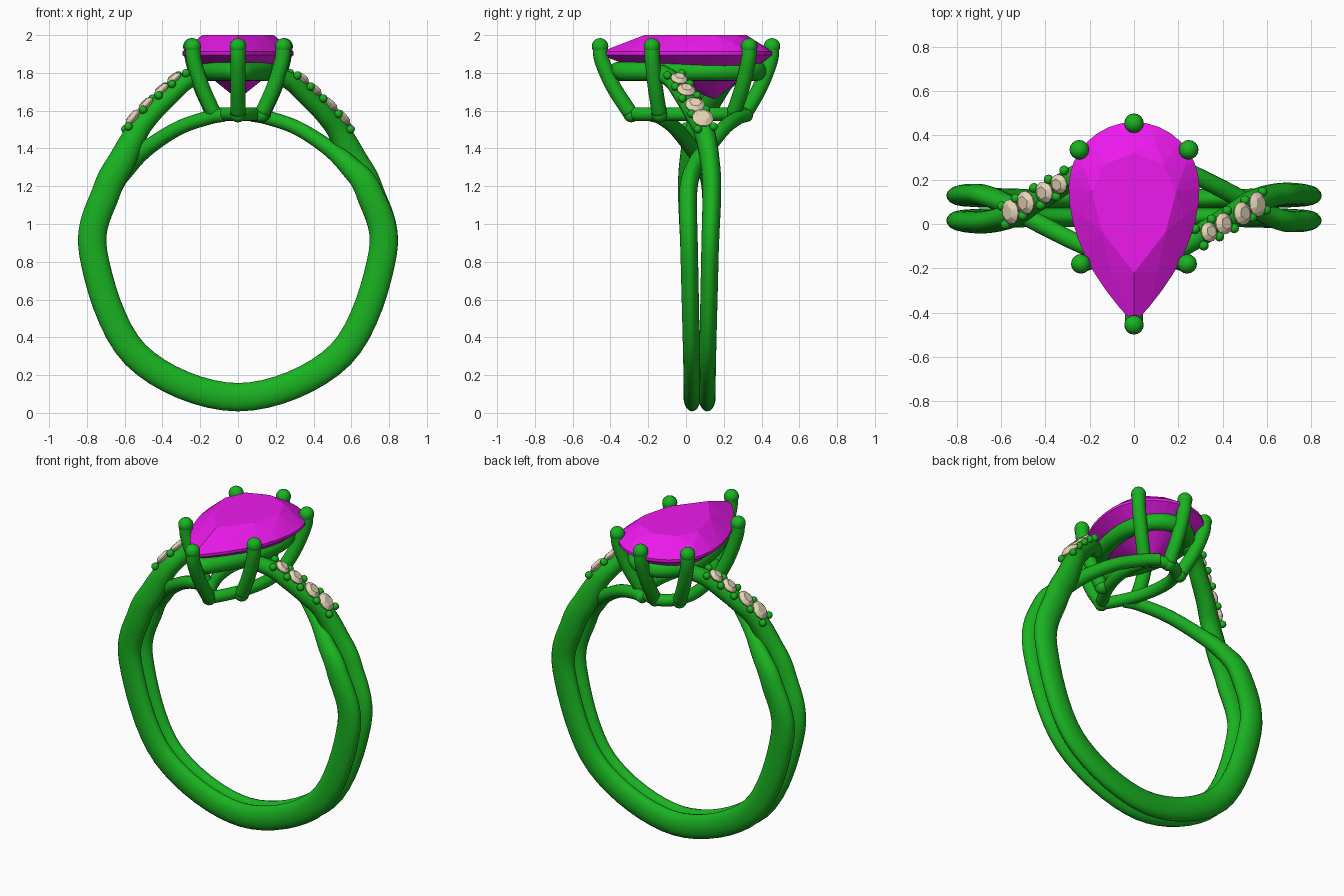
import bpy, bmesh
from math import sin, cos, pi, radians
from mathutils import Vector, Matrix

if "Cube" in bpy.data.objects:
    bpy.data.objects.remove(bpy.data.objects["Cube"])

def material(name, col):
    m = bpy.data.materials.new(name)
    m.diffuse_color = (*col, 1)
    m.use_nodes = True
    m.node_tree.nodes["Principled BSDF"].inputs["Base Color"].default_value = m.diffuse_color
    return m

METAL = material("green_metal", (0.01, 0.45, 0.015))
GEM = material("magenta_gem", (0.85, 0.01, 0.85))
PALE = material("pale_gem", (0.8, 0.68, 0.48))
CY = 0.072          # y of the band's symmetry axis
ZC = 0.85           # height of the band's centre

def finish(bm, name, mat, smooth=True):
    bmesh.ops.recalc_face_normals(bm, faces=bm.faces)
    me = bpy.data.meshes.new(name)
    bm.to_mesh(me)
    bm.free()
    me.materials.append(mat)
    for p in me.polygons:
        p.use_smooth = smooth
    ob = bpy.data.objects.new(name, me)
    bpy.context.collection.objects.link(ob)
    return ob

def spline(pts, steps):
    """Catmull-Rom through tuples of any length."""
    v = [Vector(p) for p in pts]
    v = [2 * v[0] - v[1]] + v + [2 * v[-1] - v[-2]]
    out = []
    for i in range(1, len(v) - 2):
        a, b, c, d = v[i - 1:i + 3]
        for k in range(steps):
            t = k / steps
            out.append(0.5 * (2 * b + (c - a) * t + (2 * a - 5 * b + 4 * c - d) * t * t
                              + (3 * b - a - 3 * c + d) * t ** 3))
    return out + [v[-2]]

def frame(path, i, ref, closed=False):
    n = len(path)
    j, k = ((i - 1) % n, (i + 1) % n) if closed else (max(i - 1, 0), min(i + 1, n - 1))
    t = (path[k] - path[j]).normalized()
    r = ref(path[i])
    nrm = (r - t * r.dot(t)).normalized()
    return nrm, t.cross(nrm)

def sweep(bm, path, radii, ref, closed=False, sides=18):
    """Elliptical tube; radii holds (along ref, sideways)."""
    rings = []
    for i, p in enumerate(path):
        nrm, side = frame(path, i, ref, closed)
        a, b = radii[i]
        rings.append([bm.verts.new(p + nrm * a * cos(2 * pi * k / sides) + side * b * sin(2 * pi * k / sides))
                      for k in range(sides)])
    for i in range(len(rings) if closed else len(rings) - 1):
        r, q = rings[i], rings[(i + 1) % len(rings)]
        for k in range(sides):
            bm.faces.new((r[k], r[(k + 1) % sides], q[(k + 1) % sides], q[k]))
    if not closed:
        bm.faces.new(rings[0])
        bm.faces.new(rings[-1])

def pear(w, y0, y1, z, n, offset=0.0):
    """Pear outline: elliptic at +y, pointed at -y."""
    yc = y0 + (y1 - y0) * 0.676
    out = []
    for i in range(n):
        t = 4 * ((i + offset) / n)          # quarter turns from +x
        if t <= 2:
            out.append(Vector((w * cos(t * pi / 2), yc + (y1 - yc) * sin(t * pi / 2), z)))
        else:
            u = t - 2 if t < 3 else 4 - t
            out.append(Vector(((-1 if t < 3 else 1) * w * (1 - u * u), yc - (yc - y0) * u, z)))
    return out

def hull(bm, pts):
    vs = [bm.verts.new(p) for p in pts]
    res = bmesh.ops.convex_hull(bm, input=vs)
    bmesh.ops.delete(bm, geom=[v for v in res["geom_interior"] if isinstance(v, bmesh.types.BMVert)],
                     context='VERTS')

def outward(p):
    return Vector((p.x, 0, p.z - ZC))

def on_ring(deg, y, r, a, b):
    t = radians(deg)
    return (r * cos(t), y, ZC + r * sin(t), a, b)

# Band strand: right shoulder, under the finger, then up to the left base
strand = [(0.17, -0.13, 1.80, .045, .045), (.275, -.065, 1.755, .047, .05), (.36, -.012, 1.68, .05, .052),
          (.45, .042, 1.592, .053, .054), (.53, .095, 1.495, .06, .055)]
strand += [on_ring(*p) for p in (
    (39, .125, .785, .072, .052), (25, .137, .768, .075, .05), (0, .127, .767, .075, .047),
    (-45, .115, .767, .075, .045), (-90, .112, .767, .075, .045), (-135, .115, .767, .075, .045),
    (-180, .127, .767, .075, .047), (-205, .132, .763, .07, .048), (-218, .095, .745, .055, .045),
    (-230, .025, .731, .042, .042), (-245, -.06, .729, .038, .04), (-258, -.135, .73, .037, .037),
    (-264, -.18, .73, .035, .035))]
samples = spline(strand, 8)

def turned(p, s):
    """s = -1 gives the half-turn copy about the band's axis."""
    return Vector((s * p[0], CY + s * (p[1] - CY), p[2]))

for s, name in ((1, "right"), (-1, "left")):
    path = [turned(p, s) for p in samples]
    bm = bmesh.new()
    sweep(bm, path, [(p[3], p[4]) for p in samples], outward)
    finish(bm, name + "_band_strand", METAL)

    # Shoulder stones with bead pairs between them
    stones, beads = bmesh.new(), bmesh.new()
    for k in range(9):
        i = round(8 + k * 3.1)
        nrm, side = frame(path, i, outward)
        along = side.cross(nrm)
        top = path[i] + nrm * samples[i][3]
        if k % 2:
            r = 0.043 + 0.002 * k
            pts = [top - nrm * 0.04]
            for n, rad, h in ((12, r, 0.0), (12, r, 0.006), (6, r * 0.6, 0.024)):
                pts += [top + nrm * h + (along * cos(2 * pi * j / n) + side * sin(2 * pi * j / n)) * rad
                        for j in range(n)]
            hull(stones, pts)
        else:
            for d in (-1, 1):
                c = top + side * d * 0.043 - nrm * 0.004
                bmesh.ops.create_uvsphere(beads, u_segments=12, v_segments=8, radius=0.022,
                                          matrix=Matrix.Translation(c))
    finish(stones, name + "_shoulder_stones", PALE, False)
    finish(beads, name + "_shoulder_beads", METAL)

# Pear-shaped gallery rail and base loop
up = lambda p: Vector((0, 0, 1))
for name, args, rad in (("gallery_rail", (.185, -.36, .38, 1.808), .05),
                        ("base_loop", (.14, -.29, .31, 1.582), .036)):
    bm = bmesh.new()
    sweep(bm, pear(*args, 64), [(rad, rad)] * 64, up, closed=True)
    finish(bm, name, METAL)

# Six prongs with ball tips: (top xy, base xy)
prongs = [((0, -.455), (0, -.29)), ((0, .455), (0, .31))]
for s in (-1, 1):
    prongs += [((s * .247, .335), (s * .13, .25)), ((s * .24, -.18), (s * .125, -.14))]
for n, (a, b) in enumerate(prongs):
    a, b = Vector(a), Vector(b)
    pts = [(*a.lerp(b, f), z) for f, z in ((0, 1.94), (.07, 1.86), (.45, 1.72), (1, 1.58))]
    path = spline(pts, 6)
    out = Vector((*(a - b), 0))
    bm = bmesh.new()
    sweep(bm, path, [(.04, .04)] * len(path), lambda p: out, sides=16)
    for p, r in ((path[0], .044), (path[-1], .042)):
        bmesh.ops.create_uvsphere(bm, u_segments=16, v_segments=10, radius=r, matrix=Matrix.Translation(p))
    finish(bm, "prong_%d" % (n + 1), METAL)

# Faceted pear centre stone
pts = pear(.295, -.45, .46, 1.895, 32) + pear(.295, -.45, .46, 1.912, 32)
pts += pear(.245, -.34, .40, 1.957, 8, 0.5) + pear(.19, -.22, .32, 2.0, 8)
pts.append(Vector((0, .15, 1.66)))
bm = bmesh.new()
hull(bm, pts)
finish(bm, "centre_stone", GEM, False)
